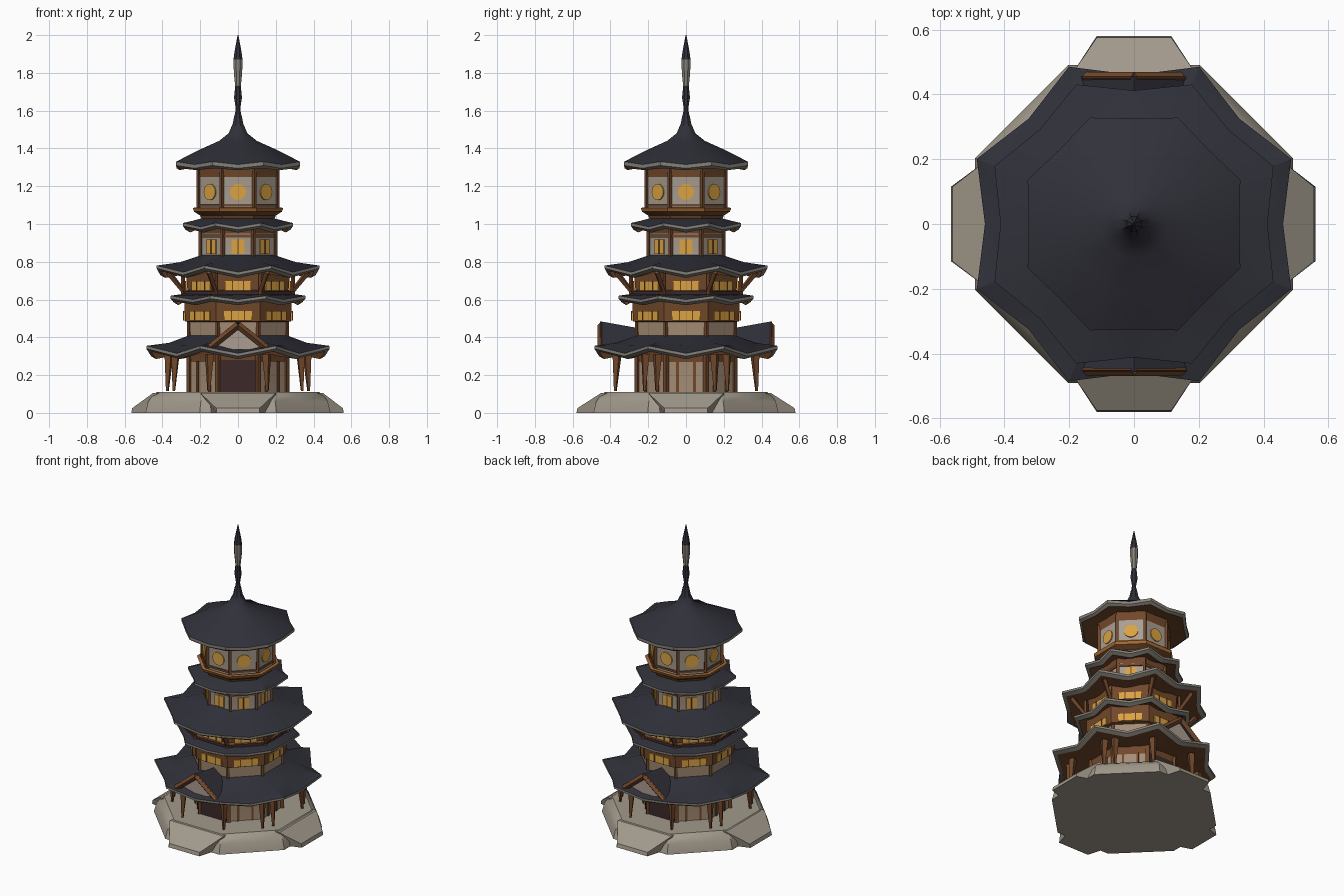
import bpy, bmesh, math
from mathutils import Matrix, Vector

cube = bpy.data.objects.get("Cube")
if cube:
    bpy.data.objects.remove(cube)


def make_mat(name, r, g, b):
    m = bpy.data.materials.new(name)
    m.diffuse_color = (r, g, b, 1)
    m.use_nodes = True
    m.node_tree.nodes["Principled BSDF"].inputs["Base Color"].default_value = (r, g, b, 1)
    return m


ROOF = make_mat("slate_roof", 0.03, 0.03, 0.042)
RIM = make_mat("grey_eave", 0.24, 0.22, 0.19)
STONE = make_mat("stone", 0.36, 0.32, 0.26)
PLASTER = make_mat("plaster", 0.40, 0.34, 0.28)
TAN = make_mat("warm_plaster", 0.38, 0.27, 0.18)
WOOD = make_mat("brown_wood", 0.17, 0.065, 0.024)
RAIL = make_mat("orange_wood", 0.38, 0.15, 0.035)
GLOW = make_mat("lit_window", 0.70, 0.36, 0.055)
DARK = make_mat("dark_wood", 0.045, 0.022, 0.022)


def finish(name, bm, mats):
    bmesh.ops.recalc_face_normals(bm, faces=bm.faces)
    me = bpy.data.meshes.new(name)
    bm.to_mesh(me)
    bm.free()
    for m in mats:
        me.materials.append(m)
    ob = bpy.data.objects.new(name, me)
    bpy.context.collection.objects.link(ob)
    return ob


def turn(k):
    """Eighth turn k about z; side 0 faces the front."""
    return Matrix.Rotation(k * math.pi / 4, 4, 'Z')


def tower(name, rings, bands, cap=True):
    """Octagonal shell. ring = (apothem, z, corner lift, corner stretch)."""
    bm = bmesh.new()
    mats = list(dict.fromkeys(bands))
    loops = []
    for ring in rings:
        a, z, lift, out = (tuple(ring) + (0, 1))[:4] if len(ring) != 3 else (*ring, 1)
        loop = []
        for i in range(16):
            t = i * math.pi / 8
            corner = i % 2
            r = a * out / math.cos(math.pi / 8) if corner else a
            loop.append(bm.verts.new((r * math.cos(t), r * math.sin(t), z + lift * corner)))
        loops.append(loop)
    for low, high, m in zip(loops, loops[1:], bands):
        for i in range(16):
            j = (i + 1) % 16
            f = bm.faces.new((low[i], low[j], high[j], high[i]))
            f.material_index = mats.index(m)
    if cap:
        bm.faces.new(loops[0][::-1])
        f = bm.faces.new(loops[-1])
        f.material_index = mats.index(bands[-1])
    return finish(name, bm, mats)


def roof(name, a, z, inner, rise, lift, out):
    mid = (a + inner) / 2
    rings = [(inner - .02, z + .035, 0, 1), (a - .025, z, lift, out), (a, z + .015, lift, out),
             (a, z + .03, lift, out), (mid, z + .03 + rise * .35, lift * .3, 1),
             (inner - .01, z + rise, 0, 1)]
    return tower(name, rings, [WOOD, RIM, RIM, ROOF, ROOF], cap=False)


def box(bm, size, loc, m=Matrix(), mi=0):
    mat = m @ Matrix.Translation(loc) @ Matrix.Diagonal((*size, 1))
    vs = bmesh.ops.create_cube(bm, size=1, matrix=mat)["verts"]
    for f in {f for v in vs for f in v.link_faces}:
        f.material_index = mi


def side_plates(name, a, z, w, h, mat, sides=range(8), xs=(0,)):
    """Thin plates on the given sides of an octagonal wall."""
    bm = bmesh.new()
    for k in sides:
        for x in xs:
            box(bm, (w, .008, h), (x, -a - .003, z), turn(k))
    return finish(name, bm, [mat])


def beam(bm, p, q, w0, w1):
    """Tapered square strut from p to q."""
    p, q = Vector(p), Vector(q)
    rot = (q - p).to_track_quat('Z', 'Y').to_matrix().to_4x4()
    mat = Matrix.Translation((p + q) / 2) @ rot
    bmesh.ops.create_cone(bm, cap_ends=True, segments=4, radius1=w0, radius2=w1,
                          depth=(q - p).length, matrix=mat)


def corner_posts(name, a, z0, z1, w, mat=WOOD):
    bm = bmesh.new()
    r = a / math.cos(math.pi / 8)
    for k in range(8):
        m = turn(k + .5)
        beam(bm, m @ Vector((0, -r, z0)), m @ Vector((0, -r, z1)), w, w)
    return finish(name, bm, [mat])


# Stone platform with four sloping approaches
tower("stone_base", [(.49, 0), (.475, .06), (.455, .09), (.43, .11)], [STONE] * 3)
bm = bmesh.new()
for k, reach in ((0, .58), (2, .56), (4, .58), (6, .565)):
    side = [(-.3, 0), (-reach, 0), (-reach + .005, .025), (-.45, .105), (-.3, .108)]
    ends = []
    for s in (-1, 1):
        ends.append([bm.verts.new(turn(k) @ Vector((s * (.115 if y < -.5 else .2), y, z)))
                     for y, z in side])
    bm.faces.new(ends[0])
    bm.faces.new(ends[1][::-1])
    for i in range(5):
        j = (i + 1) % 5
        bm.faces.new((ends[0][i], ends[0][j], ends[1][j], ends[1][i]))
finish("stone_approaches", bm, [STONE])

# Ground floor: walls, frames, doors and tapered porch posts
tower("ground_wall", [(.255, .10), (.255, .27), (.265, .33)], [TAN, WOOD])
corner_posts("ground_wall_posts", .257, .11, .32, .016)
side_plates("doors", .255, .195, .2, .17, DARK, sides=(0, 4))
side_plates("side_wall_studs", .255, .19, .014, .17, WOOD, sides=(1, 2, 3, 5, 6, 7), xs=(-.045, .045))
bm = bmesh.new()
for deg in [22.5 + 45 * k for k in range(8)] + [33, 147, 213, 327]:
    t = math.radians(deg)
    d = Vector((math.cos(t), math.sin(t), 0))
    beam(bm, d * .405 + Vector((0, 0, .115)), d * .395 + Vector((0, 0, .31)), .008, .026)
finish("porch_posts", bm, [WOOD])
roof("ground_roof", .46, .285, .27, .125, .04, 1.055)

# Gables at the front and back of the lowest roof
bm = bmesh.new()
slate = bmesh.new()
for k in (0, 4):
    m = turn(k)
    tri = [bm.verts.new(m @ Vector(p)) for p in ((-.13, -.43, .335), (.13, -.43, .335), (0, -.43, .455))]
    bm.faces.new(tri).material_index = 1
    for s in (-1, 1):
        beam(bm, m @ Vector((s * .15, -.45, .345)), m @ Vector((0, -.45, .465)), .019, .019)
        top = [slate.verts.new(m @ Vector(p)) for p in
               ((0, -.455, .485), (s * .165, -.455, .352), (s * .14, -.26, .352), (0, -.26, .45))]
        slate.faces.new(top)
finish("gable_fronts", bm, [WOOD, PLASTER])
finish("gable_roofs", slate, [ROOF])

# Second storey
tower("second_wall", [(.255, .37), (.262, .48), (.28, .485), (.285, .60)], [TAN, WOOD, WOOD])
corner_posts("second_posts", .259, .38, .48, .012)
side_plates("second_windows", .282, .515, .15, .05, GLOW)
side_plates("second_window_bars", .285, .515, .006, .05, WOOD, xs=(-.035, .035))
roof("second_roof", .34, .57, .28, .06, .02, 1.05)

# Third storey with a dark balustrade and eave braces
tower("third_wall", [(.29, .60), (.29, .645), (.268, .65), (.275, .75)], [DARK, WOOD, WOOD])
side_plates("third_windows", .272, .673, .14, .05, GLOW)
side_plates("third_window_bars", .275, .673, .006, .05, WOOD, xs=(-.03, .03))
bm = bmesh.new()
for k in range(8):
    m = turn(k + .5)
    beam(bm, m @ Vector((0, -.30, .63)), m @ Vector((0, -.40, .745)), .012, .016)
    beam(bm, m @ Vector((0, -.315, .61)), m @ Vector((0, -.315, .74)), .011, .011)
finish("eave_braces", bm, [WOOD])
roof("third_roof", .412, .715, .205, .12, .035, 1.045)

# Fourth storey
tower("fourth_wall", [(.195, .80), (.195, .95), (.205, .99)], [PLASTER, WOOD])
corner_posts("fourth_posts", .196, .82, .98, .012)
side_plates("fourth_windows", .195, .88, .068, .075, GLOW)
side_plates("fourth_window_bars", .198, .88, .006, .078, WOOD)
side_plates("fourth_beam", .195, .937, .155, .016, WOOD)
roof("fourth_roof", .278, .955, .20, .075, .02, 1.05)

# Flared balcony
tower("balcony", [(.19, 1.02), (.20, 1.045), (.232, 1.065), (.24, 1.085), (.222, 1.088), (.20, 1.07)],
      [WOOD, WOOD, RAIL, RAIL, WOOD])

# Top storey with round windows
tower("top_wall", [(.205, 1.05), (.208, 1.25), (.215, 1.31)], [PLASTER, WOOD])
corner_posts("top_posts", .208, 1.07, 1.29, .012)
side_plates("top_sill", .206, 1.10, .165, .014, WOOD)
bm = bmesh.new()
for k in range(8):
    bmesh.ops.create_cone(bm, cap_ends=True, segments=16, radius1=.043, radius2=.043, depth=.008,
                          matrix=turn(k) @ Matrix.Translation((0, -.21, 1.17)) @ Matrix.Rotation(math.pi / 2, 4, 'X'))
finish("round_windows", bm, [GLOW])

# Swept top roof and spire
tower("top_roof", [(.19, 1.31), (.31, 1.285, .01, 1), (.325, 1.295, .015, 1.01), (.325, 1.315, .015, 1.01),
                   (.2, 1.395), (.1, 1.44), (.05, 1.48), (.028, 1.53), (.018, 1.58)],
      [WOOD, RIM, RIM] + [ROOF] * 5, cap=False)
tower("spire", [(.018, 1.57), (.012, 1.61), (.021, 1.67), (.015, 1.73), (.022, 1.80), (.024, 1.87),
                (.019, 1.91), (.002, 2.0)], [ROOF, ROOF, ROOF, RIM, RIM, ROOF, ROOF])

# Smooth shallow bends, keep crisp corners
bpy.ops.object.select_all(action='DESELECT')
for ob in bpy.context.scene.objects:
    if ob.type == 'MESH':
        ob.select_set(True)
        bpy.context.view_layer.objects.active = ob
bpy.ops.object.shade_smooth_by_angle(angle=math.radians(30))
